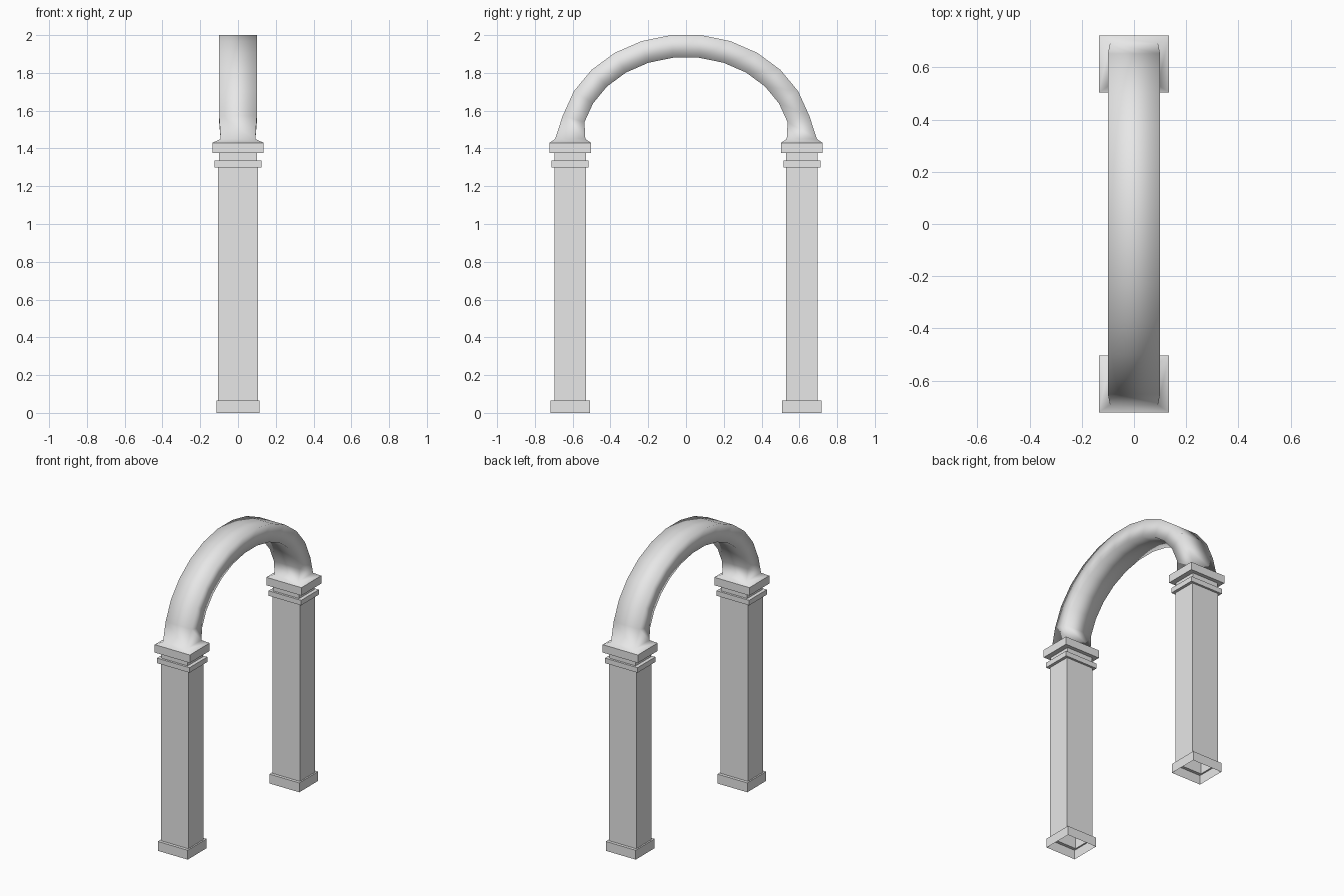
import bpy, bmesh, math
from mathutils import Vector

cube = bpy.data.objects.get("Cube")
if cube:
    bpy.data.objects.remove(cube)

stone = bpy.data.materials.new("grey_stone")
stone.use_nodes = True
stone.diffuse_color = (0.8, 0.8, 0.8, 1)
stone.node_tree.nodes["Principled BSDF"].inputs["Base Color"].default_value = (0.8, 0.8, 0.8, 1)

COLUMN_Y = 0.613   # distance of each column from the middle
CAP_TOP = 1.43
CAP_X, CAP_Y = 0.135, 0.109


def skin(name, loops, smooth=False):
    """Join successive four-point loops into an open tube."""
    bm = bmesh.new()
    rings = [[bm.verts.new(p) for p in loop] for loop in loops]
    for a, b in zip(rings, rings[1:]):
        for i in range(4):
            j = (i + 1) % 4
            bm.faces.new((a[i], a[j], b[j], b[i]))
    bm.normal_update()
    for f in bm.faces:
        f.smooth = smooth
    mesh = bpy.data.meshes.new(name)
    bm.to_mesh(mesh)
    bm.free()
    mesh.materials.append(stone)
    obj = bpy.data.objects.new(name, mesh)
    bpy.context.collection.objects.link(obj)
    return obj


def section(y, z, half_x, half_t, angle):
    """Rectangle across the arch; angle 0 is the crown, 90 degrees a foot."""
    out = Vector((0, math.sin(angle), math.cos(angle))) * half_t
    c = Vector((0, y, z))
    side = Vector((half_x, 0, 0))
    return [c - side - out, c + side - out, c + side + out, c - side + out]


# Hollow columns: (half width x, half width y, height) up the moulded outline
outline = [
    (0.115, 0.104, 0), (0.115, 0.104, 0.065),            # base
    (0.105, 0.083, 0.065), (0.105, 0.083, 1.30),         # shaft
    (0.125, 0.098, 1.30), (0.125, 0.098, 1.335),         # collar
    (0.1, 0.083, 1.335), (0.1, 0.083, 1.375),            # neck
    (CAP_X, CAP_Y, 1.375), (CAP_X, CAP_Y, CAP_TOP),      # capital
]
for name, sign in (("front_column", -1), ("back_column", 1)):
    cy = sign * COLUMN_Y
    skin(name, [[(-hx, cy - hy, z), (hx, cy - hy, z), (hx, cy + hy, z), (-hx, cy + hy, z)]
                for hx, hy, z in outline])

# Arch: elliptical sweep, flaring out onto both capitals
SEGMENTS = 13
RISE = 0.51
foot = math.pi / 2
loops = [section(-COLUMN_Y, CAP_TOP, CAP_X, CAP_Y, -foot),
         section(-COLUMN_Y, 1.45, 0.092, 0.08, -foot)]
for i in range(SEGMENTS - 1):
    t = -foot + math.pi * (i + 1) / SEGMENTS
    y, z = COLUMN_Y * math.sin(t), CAP_TOP + RISE * math.cos(t)
    # Surface direction of the ellipse
    normal = math.atan2(math.sin(t) / COLUMN_Y, math.cos(t) / RISE)
    loops.append(section(y, z + 0.004, 0.1, 0.06, normal))
loops += [section(COLUMN_Y, 1.45, 0.092, 0.08, foot),
          section(COLUMN_Y, CAP_TOP, CAP_X, CAP_Y, foot)]
skin("arch", loops, smooth=True)
